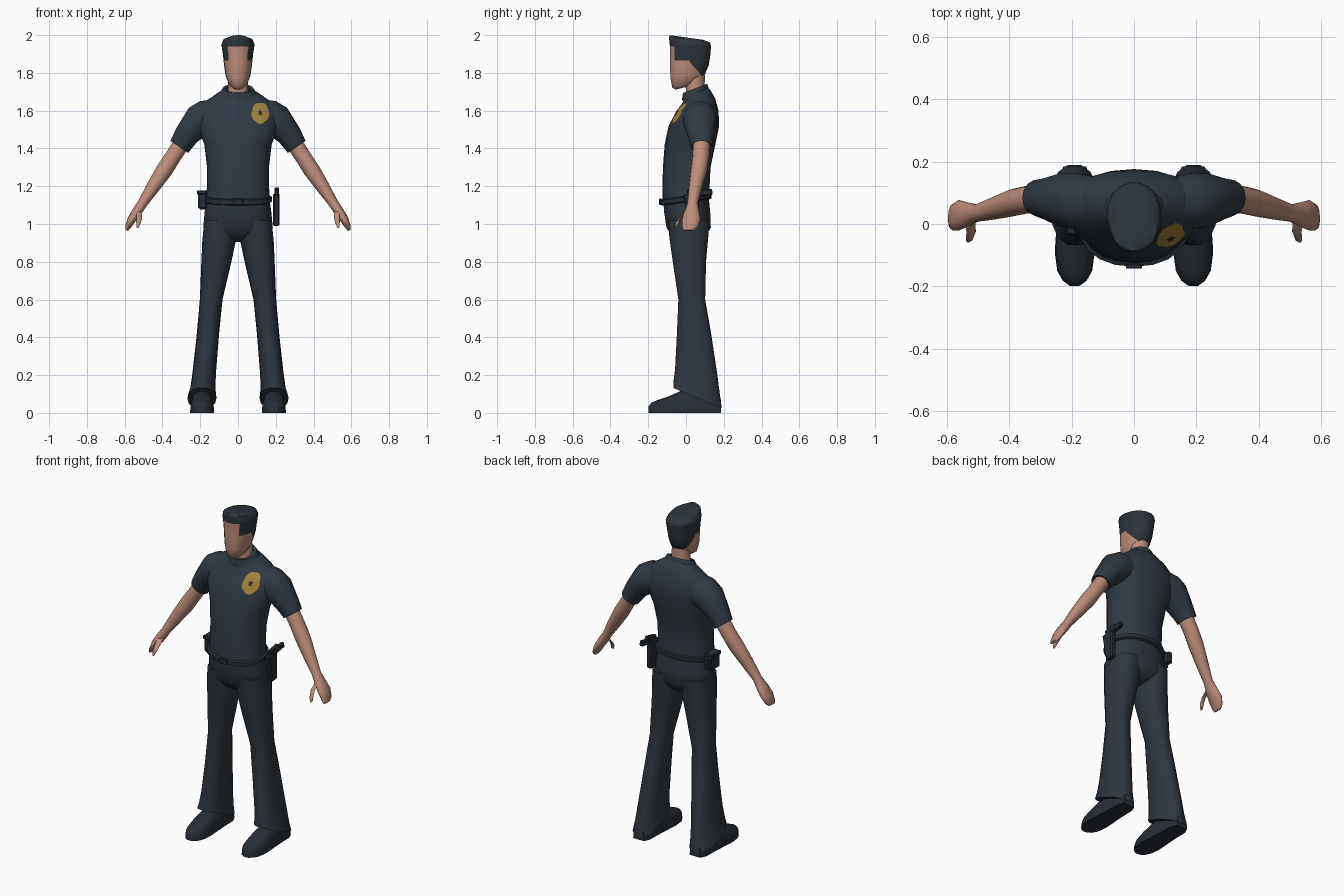
import bpy, bmesh, math
from mathutils import Vector
from mathutils.bvhtree import BVHTree

if "Cube" in bpy.data.objects:
    bpy.data.objects.remove(bpy.data.objects["Cube"])


def material(name, rgb):
    m = bpy.data.materials.new(name)
    m.diffuse_color = (*rgb, 1)
    m.use_nodes = True
    m.node_tree.nodes["Principled BSDF"].inputs["Base Color"].default_value = m.diffuse_color
    return m


NAVY = material("navy cloth", (0.030, 0.043, 0.057))
DARK = material("dark trousers", (0.027, 0.037, 0.048))
BLACK = material("black leather", (0.020, 0.027, 0.036))
HAIR = material("dark hair", (0.026, 0.036, 0.046))
SKIN = material("skin", (0.50, 0.27, 0.20))
GOLD = material("gold", (0.36, 0.23, 0.05))


def finish(name, bm, mats, angle=50):
    bmesh.ops.recalc_face_normals(bm, faces=bm.faces[:])
    me = bpy.data.meshes.new(name)
    bm.to_mesh(me)
    bm.free()
    ob = bpy.data.objects.new(name, me)
    bpy.context.collection.objects.link(ob)
    for m in mats:
        me.materials.append(m)
    bpy.ops.object.select_all(action='DESELECT')
    ob.select_set(True)
    bpy.context.view_layer.objects.active = ob
    bpy.ops.object.shade_smooth_by_angle(angle=math.radians(angle))
    return ob


def loft(rings, n=14, power=1.0, closed=True):
    """Skin rings given as (centre, u axis, v axis)."""
    bm = bmesh.new()
    rows = []
    for c, u, v in rings:
        row = []
        for i in range(n):
            a = 2 * math.pi * i / n
            ca, sa = math.cos(a), math.sin(a)
            ca = math.copysign(abs(ca) ** power, ca)
            sa = math.copysign(abs(sa) ** power, sa)
            row.append(bm.verts.new(Vector(c) + Vector(u) * ca + Vector(v) * sa))
        rows.append(row)
    for a, b in zip(rows, rows[1:]):
        for i in range(n):
            j = (i + 1) % n
            bm.faces.new((a[i], a[j], b[j], b[i]))
    if closed:
        bm.faces.new(rows[0])
        bm.faces.new(rows[-1])
    return bm


def level(z, x0, x1, y0, y1, slope=0.0):
    """Horizontal ring from its extents; slope tips it front to back."""
    ry = (y1 - y0) / 2
    return (((x0 + x1) / 2, (y0 + y1) / 2, z), ((x1 - x0) / 2, 0, 0), (0, ry, ry * slope))


def body(z, rx, y0, y1, slope=0.0):
    return level(z, -rx, rx, y0, y1, slope)


def box(name, mat, centre, size, tilt=0.0, taper=1.0):
    """Bevelled box, narrowed at its base, tilted about x."""
    bm = bmesh.new()
    bmesh.ops.create_cube(bm, size=1)
    for v in bm.verts:
        if v.co.z < 0:
            v.co.y *= taper
        v.co = Vector([a * b for a, b in zip(v.co, size)])
    bmesh.ops.bevel(bm, geom=bm.edges[:], offset=min(size) * 0.2, segments=1, affect='EDGES')
    ob = finish(name, bm, [mat], 30)
    ob.location = centre
    ob.rotation_euler.x = tilt
    return ob


# Shirt body
bm = loft([body(1.125, .170, -.125, .125, .12), body(1.20, .164, -.125, .125),
           body(1.30, .164, -.122, .13), body(1.42, .178, -.113, .155),
           body(1.52, .215, -.092, .176), body(1.60, .225, -.05, .172),
           body(1.655, .165, -.015, .155, .1), body(1.69, .11, -.01, .13, .25),
           body(1.71, .07, -.005, .105, .35)], n=20, power=.92)
shirt_tree = BVHTree.FromBMesh(bm)
finish("shirt", bm, [NAVY])

# Standing collar, lower at the throat
finish("collar", loft([body(1.675, .108, -.022, .128, .3), body(1.718, .082, -.016, .112, .38),
                       body(1.714, .066, -.002, .098, .38), body(1.66, .066, .002, .098, .3)],
                      n=16, closed=False), [NAVY], 40)

# Belt, buckle and trouser seat
finish("belt", loft([body(1.115, .172, -.128, .128, .13), body(1.12, .180, -.137, .136, .13),
                     body(1.143, .180, -.137, .136, .13), body(1.148, .168, -.126, .126, .13)],
                    n=20, power=.92), [BLACK], 40)
box("buckle", BLACK, (0, -.136, 1.118), (.05, .014, .034))
finish("trouser_seat", loft([body(1.13, .167, -.122, .122, .1), body(1.06, .177, -.117, .13),
                             body(.98, .184, -.105, .133), body(.93, .14, -.07, .10),
                             body(.905, .05, -.03, .05)], n=18, power=.92), [DARK], 60)

# Neck
finish("neck", loft([body(1.62, .068, .0, .10), body(1.69, .055, .0, .098),
                     body(1.79, .05, -.005, .10)], n=12), [SKIN])

# Head, cut along the hairline and coloured by region
bm = loft([body(1.722, .026, -.055, .03, .25), body(1.74, .048, -.074, .07, .25),
           body(1.785, .066, -.084, .102, .1), body(1.84, .074, -.086, .122),
           body(1.90, .080, -.085, .131), body(1.95, .088, -.088, .134, -.05),
           body(1.975, .078, -.092, .128, -.13), body(1.987, .045, -.087, .095, -.14)],
          n=18, power=.92)
for co, no in (((0, 0, 1.865), (0, 0, 1)), ((0, 0, 1.94), (0, 0, 1)),
               ((0, -.062, 0), (0, 1, 0)), ((0, .035, 1.84), (0, .75, .66))):
    bmesh.ops.bisect_plane(bm, geom=bm.verts[:] + bm.edges[:] + bm.faces[:],
                           plane_co=co, plane_no=no)
for f in bm.faces:
    c = f.calc_center_median()
    nape = (c.y - .035) * .75 + (c.z - 1.84) * .66 > 0
    if c.z > 1.94 or (c.z > 1.865 and c.y > -.062) or (nape and c.y > .03):
        f.material_index = 1
finish("head", bm, [SKIN, HAIR])

for s, side in ((1, "left"), (-1, "right")):
    def flip(rings):
        return [tuple(Vector((s * p[0], p[1], p[2])) for p in r) for r in rings]

    # Short sleeve with a turned-in opening
    finish("sleeve_" + side, loft(flip([
        ((.10, .07, 1.575), (0, 0, .09), (0, .080, 0)),
        ((.19, .074, 1.555), (.012, 0, .095), (0, .092, 0)),
        ((.238, .077, 1.525), (.022, 0, .09), (0, .086, 0)),
        ((.285, .081, 1.455), (.040, 0, .055), (0, .066, 0)),
        ((.311, .084, 1.408), (.047, 0, .032), (0, .058, 0)),
        ((.305, .083, 1.418), (.036, 0, .024), (0, .046, 0))]), n=14), [NAVY])

    # Bare arm and flattened hand
    finish("arm_" + side, loft(flip([
        ((.29, .083, 1.44), (.036, 0, .025), (0, .045, 0)),
        ((.345, .078, 1.355), (.035, 0, .024), (0, .045, 0)),
        ((.39, .068, 1.285), (.037, 0, .024), (0, .044, 0)),
        ((.45, .05, 1.195), (.030, 0, .020), (0, .036, 0)),
        ((.505, .035, 1.11), (.022, 0, .014), (0, .028, 0)),
        ((.535, .030, 1.065), (.023, 0, .012), (0, .040, 0)),
        ((.562, .028, 1.025), (.021, 0, .009), (0, .049, 0)),
        ((.582, .022, .985), (.014, 0, .006), (0, .042, 0)),
        ((.589, .015, .966), (.007, 0, .003), (0, .028, 0))]), n=12), [SKIN], 60)
    finish("thumb_" + side, loft(flip([
        ((.525, .01, 1.075), (.017, 0, .01), (0, .018, .012)),
        ((.522, -.025, 1.04), (.015, 0, .006), (0, .012, .012)),
        ((.527, -.045, 1.01), (.012, 0, .004), (0, .012, .007)),
        ((.532, -.053, .982), (.006, 0, .002), (0, .007, .003))]), n=8), [SKIN], 60)

    # Flared trouser leg with a slanted hem
    finish("trouser_leg_" + side, loft(flip([
        level(1.02, .02, .178, -.10, .128), level(.91, .012, .189, -.088, .118),
        level(.80, .035, .194, -.072, .108), level(.60, .082, .202, -.042, .103),
        level(.42, .10, .218, -.05, .135), level(.22, .116, .240, -.06, .168, -.15),
        level(.135, .12, .252, -.068, .182, -.3), level(.078, .114, .268, -.070, .192, -.42)]),
        n=14, power=.85), [DARK])

    # Shoe, lofted heel to toe with a flat sole
    bm = loft(flip([((.19, y, 0), (r, 0, 0), (0, 0, h)) for y, r, h in (
        (.185, .036, .07), (.15, .052, .10), (.06, .054, .12), (-.03, .060, .115),
        (-.09, .064, .088), (-.15, .056, .068), (-.182, .038, .055), (-.198, .016, .035))]),
        n=16, power=.7)
    for v in bm.verts:
        v.co.z = max(v.co.z, 0)
    bmesh.ops.remove_doubles(bm, verts=bm.verts[:], dist=.0005)
    finish("shoe_" + side, bm, [BLACK])

# Holster with pistol on one hip, radio pouch on the other
box("holster", BLACK, (.203, .035, 1.075), (.034, .085, .17), .1, .6)
box("pistol_slide", BLACK, (.205, .05, 1.165), (.026, .085, .045), .2)
box("pistol_grip", BLACK, (.205, .105, 1.166), (.024, .07, .032), .15)
box("pouch", BLACK, (-.187, .01, 1.125), (.048, .08, .095))
box("radio", BLACK, (-.192, .065, 1.13), (.032, .04, .07))
box("pouch_flap", BLACK, (-.19, .01, 1.167), (.052, .086, .022))


# Chest badge and its star, laid over the shirt front
def plate(name, mat, radius, lift):
    b = bmesh.new()
    cx, cz, n, steps = .118, 1.585, 20, 4

    def point(t, k):
        a = 2 * math.pi * k / n
        r = radius(k) * t
        x, z = cx + .9 * r * math.sin(a), cz + 1.08 * r * math.cos(a)
        hit, normal = shirt_tree.ray_cast(Vector((x, -1, z)), Vector((0, 1, 0)))[:2]
        return b.verts.new(hit + Vector((0, -.83, .55)) * lift)
    middle = point(0, 0)
    rows = [[point(t / steps, k) for k in range(n)] for t in range(1, steps + 1)]
    for k in range(n):
        j = (k + 1) % n
        b.faces.new((middle, rows[0][k], rows[0][j]))
        for p, q in zip(rows, rows[1:]):
            b.faces.new((p[k], q[k], q[j], p[j]))
    ob = finish(name, b, [mat])
    if ob.data.polygons[0].normal.y > 0:
        ob.data.flip_normals()


plate("badge", GOLD, lambda k: .053 if k % 4 else .049, .004)
plate("badge_star", BLACK, lambda k: (.018, .011, .008, .011)[k % 4], .007)
